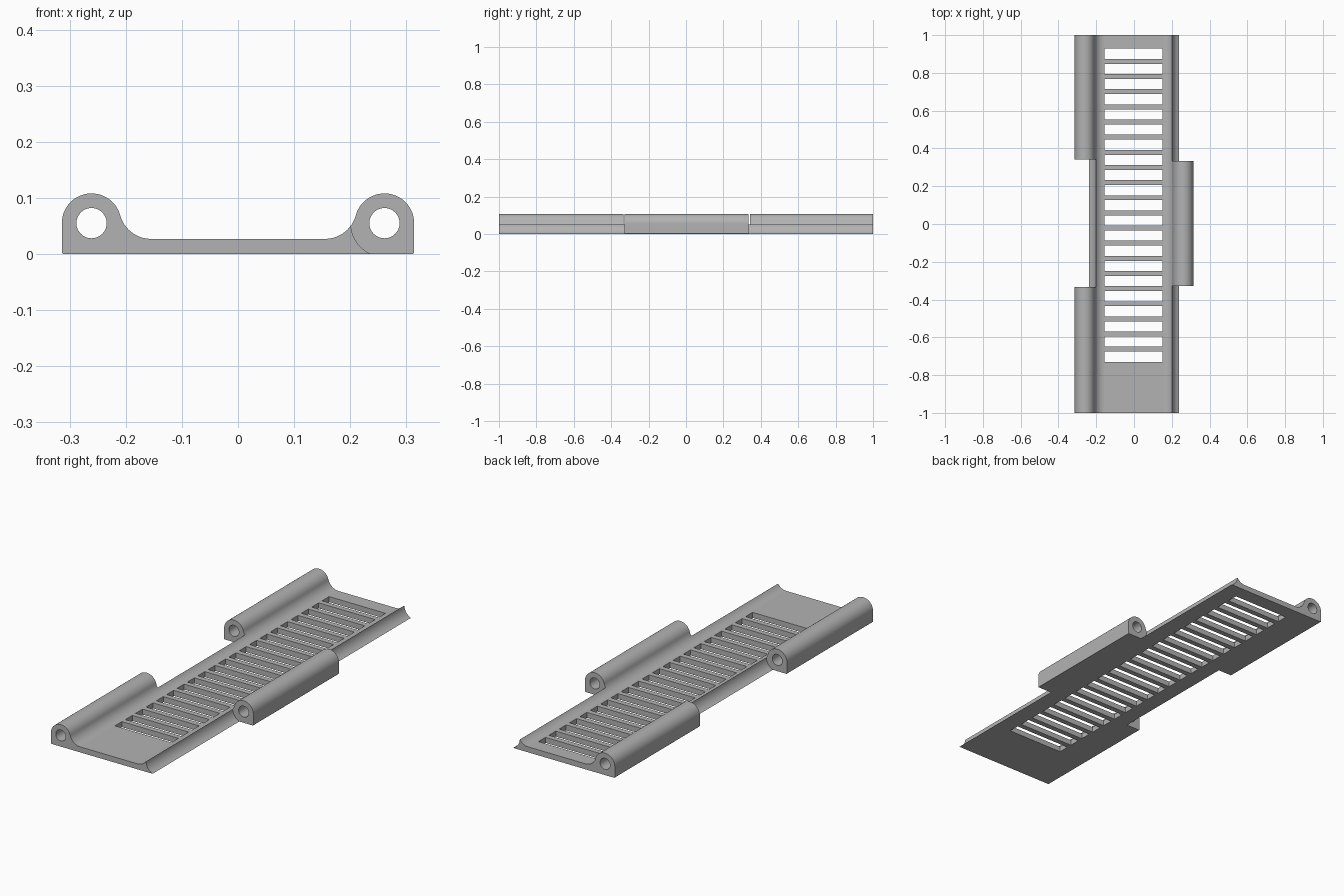
import bpy, bmesh, math
from math import cos, sin, radians, degrees

if "Cube" in bpy.data.objects:
    bpy.data.objects.remove(bpy.data.objects["Cube"])

HUB_X, HUB_Z = 0.261, 0.055      # hinge pin axis
OUTER, BORE, CLEAR = 0.053, 0.027, 0.06
PLATE = 0.027                    # plate thickness
FILLET_X = 0.155                 # where the plate starts to curve up

steel = bpy.data.materials.new("matte grey")
steel.use_nodes = True
GREY = (0.45, 0.45, 0.45, 1)
steel.diffuse_color = GREY
bsdf = steel.node_tree.nodes["Principled BSDF"]
bsdf.inputs["Base Color"].default_value = GREY
bsdf.inputs["Roughness"].default_value = 0.6


def arc(cx, cz, r, start, end, steps):
    return [(cx + r * cos(radians(start + (end - start) * i / steps)),
             cz + r * sin(radians(start + (end - start) * i / steps)))
            for i in range(steps + 1)]


def extrude(bm, outline, y0, y1):
    """Closed prism from an x-z outline, running from y0 to y1."""
    front = [bm.verts.new((x, y0, z)) for x, z in outline]
    back = [bm.verts.new((x, y1, z)) for x, z in outline]
    bm.faces.new(front)
    bm.faces.new(back[::-1])
    for i in range(len(outline)):
        j = (i + 1) % len(outline)
        bm.faces.new((front[j], front[i], back[i], back[j]))


def finish(bm, name):
    bmesh.ops.recalc_face_normals(bm, faces=bm.faces)
    mesh = bpy.data.meshes.new(name)
    bm.to_mesh(mesh)
    bm.free()
    mesh.materials.append(steel)
    obj = bpy.data.objects.new(name, mesh)
    bpy.context.collection.objects.link(obj)
    return obj


def mirror(outline):
    return [(-x, z) for x, z in reversed(outline)]


# Plate with a hinge barrel along each long edge
rise = ((HUB_X - FILLET_X) ** 2 + (HUB_Z - PLATE) ** 2 - OUTER ** 2) \
    / (2 * (OUTER + HUB_Z - PLATE))
tangent = degrees(math.atan2(HUB_Z - PLATE - rise, HUB_X - FILLET_X))
side = arc(FILLET_X, PLATE + rise, rise, -90, tangent, 14)
side += arc(HUB_X, HUB_Z, OUTER, 180 + tangent, 0, 28)[1:]
side += arc(HUB_X + OUTER - 0.004, 0.004, 0.004, 0, -90, 3)
bm = bmesh.new()
extrude(bm, side + mirror(side), -1, 1)
hinge = finish(bm, "hinge_leaf")

# Clearance notches, which leave a thin curved lip on the plate
notch = arc(HUB_X, HUB_Z, CLEAR, 270, 90, 32)
notch += [(0.4, HUB_Z + CLEAR), (0.4, HUB_Z - CLEAR)]
bm = bmesh.new()
extrude(bm, notch, -1.1, -0.329)
extrude(bm, notch, 0.334, 1.1)
extrude(bm, mirror(notch), -0.334, 0.341)
notches = finish(bm, "notch_cutter")

# Pin bores
bm = bmesh.new()
for sx in (-1, 1):
    extrude(bm, arc(sx * HUB_X, HUB_Z, BORE, 0, 348.75, 31), -1.2, 1.2)
bores = finish(bm, "bore_cutter")

# Row of vent slots
bm = bmesh.new()
for i in range(21):
    y = 0.901 - i * 0.0802
    extrude(bm, [(-0.156, -0.1), (0.15, -0.1), (0.15, 0.1), (-0.156, 0.1)],
            y - 0.027, y + 0.027)
slots = finish(bm, "slot_cutter")

# Apply the cuts
bpy.ops.object.select_all(action='DESELECT')
bpy.context.view_layer.objects.active = hinge
hinge.select_set(True)
for cutter in (notches, bores, slots):
    cutter.hide_render = True
    mod = hinge.modifiers.new(cutter.name, 'BOOLEAN')
    mod.operation = 'DIFFERENCE'
    mod.solver = 'EXACT'
    mod.object = cutter
    bpy.ops.object.modifier_apply(modifier=mod.name)
    bpy.data.objects.remove(cutter)

# Smooth barrels, crisp edges
bpy.ops.object.shade_smooth_by_angle(angle=radians(30))
weighted = hinge.modifiers.new("flat_faces", 'WEIGHTED_NORMAL')
weighted.keep_sharp = True
